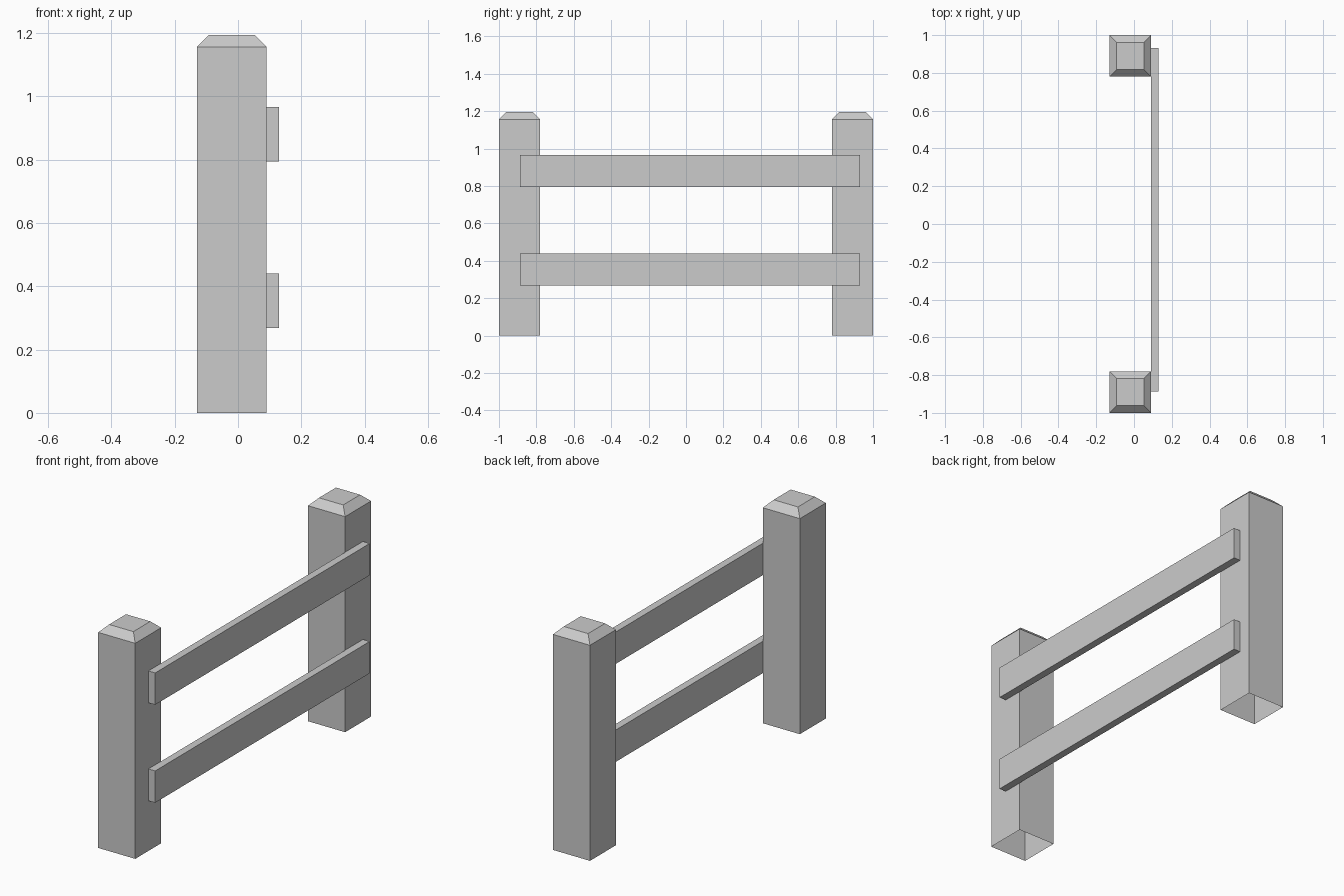
import bpy
import bmesh

cube = bpy.data.objects.get("Cube")
if cube:
    bpy.data.objects.remove(cube, do_unlink=True)

# Single grey finish
grey = bpy.data.materials.new("light grey")
grey.use_nodes = True
colour = (0.6, 0.6, 0.6, 1)
grey.diffuse_color = colour
grey.node_tree.nodes["Principled BSDF"].inputs["Base Color"].default_value = colour


def ring(bm, x, y, z, half):
    """Square ring of vertices, counter-clockwise from above."""
    corners = ((-1, -1), (1, -1), (1, 1), (-1, 1))
    return [bm.verts.new((x + half * i, y + half * j, z)) for i, j in corners]


def finish(bm, name):
    mesh = bpy.data.meshes.new(name)
    bm.to_mesh(mesh)
    bm.free()
    mesh.materials.append(grey)
    obj = bpy.data.objects.new(name, mesh)
    bpy.context.collection.objects.link(obj)


def post(name, y):
    """Square post with a chamfered top, open underneath."""
    bm = bmesh.new()
    profile = ((0, 0.11), (1.157, 0.11), (1.195, 0.072))
    rings = [ring(bm, -0.02, y, z, half) for z, half in profile]
    for low, high in zip(rings, rings[1:]):
        for k in range(4):
            n = (k + 1) % 4
            bm.faces.new((low[k], low[n], high[n], high[k]))
    bm.faces.new(rings[-1])
    finish(bm, name)


def rail(name, z0, z1):
    """Flat board fixed to the left faces of the posts."""
    low, high = (0.09, -0.888, z0), (0.13, 0.931, z1)
    bm = bmesh.new()
    bmesh.ops.create_cube(bm, size=1)
    for v in bm.verts:
        v.co = [b if c > 0 else a for a, b, c in zip(low, high, v.co)]
    finish(bm, name)


post("front_post", -0.89)
post("back_post", 0.89)
rail("lower_rail", 0.269, 0.44)
rail("upper_rail", 0.795, 0.966)
